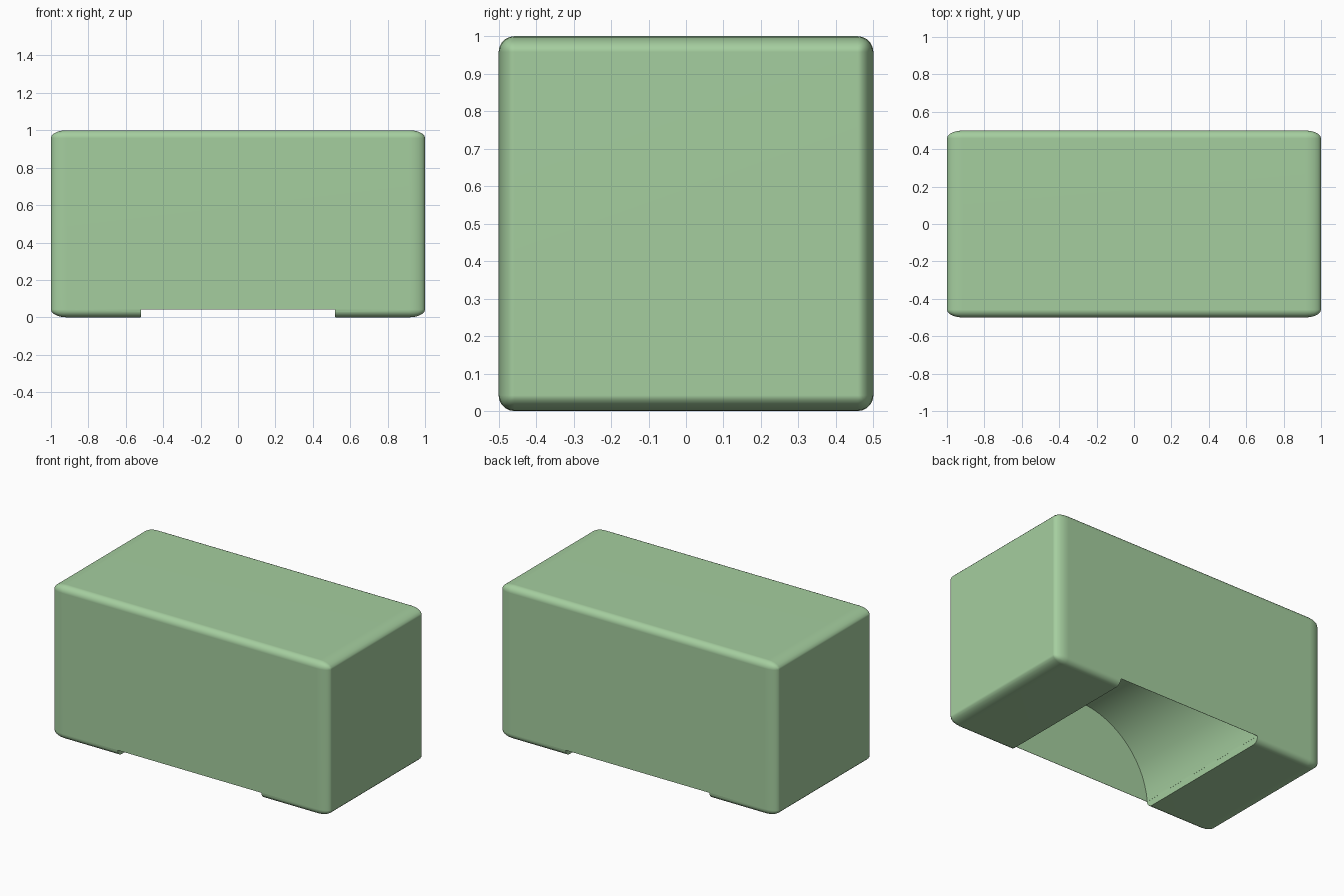
import bpy, bmesh, math
from mathutils import Matrix

cube = bpy.data.objects.get("Cube")
if cube:
    bpy.data.objects.remove(cube, do_unlink=True)

BEVEL = 0.042      # edge rounding before the block is stretched
RADIUS = 0.52      # radius of the hollow
WALL = 0.002       # thin front and back skins closing the hollow
LIP = 0.041        # height where the skins end

green = bpy.data.materials.new("soft_green")
green.use_nodes = True
colour = (0.376, 0.617, 0.347, 1.0)
green.diffuse_color = colour
bsdf = next(n for n in green.node_tree.nodes if n.type == 'BSDF_PRINCIPLED')
bsdf.inputs["Base Color"].default_value = colour


def make_object(name, bm):
    bmesh.ops.recalc_face_normals(bm, faces=bm.faces[:])
    mesh = bpy.data.meshes.new(name)
    bm.to_mesh(mesh)
    bm.free()
    mesh.materials.append(green)
    obj = bpy.data.objects.new(name, mesh)
    bpy.context.collection.objects.link(obj)
    return obj


def cut(target, cutter):
    mod = target.modifiers.new("cut", 'BOOLEAN')
    mod.operation = 'DIFFERENCE'
    mod.solver = 'EXACT'
    mod.object = cutter
    bpy.ops.object.modifier_apply(modifier=mod.name)
    bpy.data.objects.remove(cutter, do_unlink=True)


# Rounded block: a bevelled unit cube stretched to double length
bm = bmesh.new()
bmesh.ops.create_cube(bm, size=1.0)
bmesh.ops.bevel(bm, geom=bm.edges[:], offset=BEVEL, segments=5,
                profile=0.5, affect='EDGES')
bmesh.ops.scale(bm, vec=(2, 1, 1), verts=bm.verts)
bmesh.ops.translate(bm, vec=(0, 0, 0.5), verts=bm.verts)
block = make_object("rounded_block", bm)
bpy.ops.object.select_all(action='DESELECT')
block.select_set(True)
bpy.context.view_layer.objects.active = block

# Half-round hollow under the block, running front to back
bm = bmesh.new()
bmesh.ops.create_cone(bm, cap_ends=True, segments=64, radius1=RADIUS,
                      radius2=RADIUS, depth=1 - 2 * WALL,
                      matrix=Matrix.Rotation(math.pi / 2, 4, 'X'))
hollow = make_object("hollow_cutter", bm)
hollow.hide_render = True
cut(block, hollow)

# Low notch that opens the bottom of both skins
half = math.sqrt(RADIUS ** 2 - LIP ** 2)
bm = bmesh.new()
bmesh.ops.create_cube(bm, size=1.0)
bmesh.ops.scale(bm, vec=(2 * half, 1.2, 0.2), verts=bm.verts)
bmesh.ops.translate(bm, vec=(0, 0, LIP - 0.1), verts=bm.verts)
notch = make_object("notch_cutter", bm)
notch.hide_render = True
cut(block, notch)

# Smooth rounded edges, flat large faces
bpy.ops.object.shade_smooth_by_angle(angle=math.radians(40))
weighted = block.modifiers.new("weighted_normals", 'WEIGHTED_NORMAL')
weighted.keep_sharp = True
